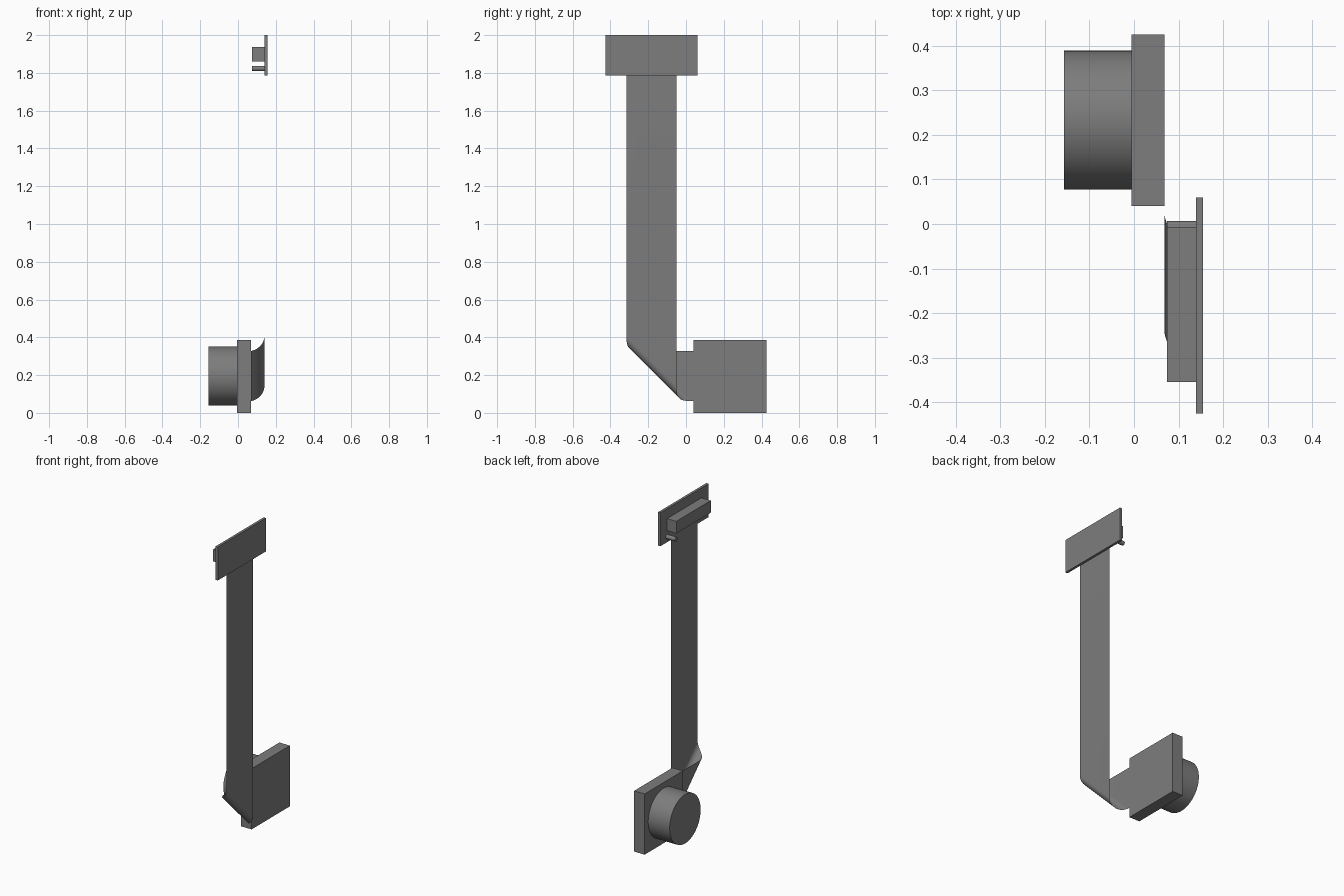
import bpy, bmesh, math

if "Cube" in bpy.data.objects:
    bpy.data.objects.remove(bpy.data.objects["Cube"])

# Dark grey plastic shared by all parts
dark_grey = bpy.data.materials.new("dark_grey")
dark_grey.diffuse_color = (0.205, 0.205, 0.205, 1)
dark_grey.use_nodes = True
dark_grey.node_tree.nodes["Principled BSDF"].inputs["Base Color"].default_value = dark_grey.diffuse_color


def box(name, x, y, z):
    """Box from (min, max) pairs on each axis."""
    bm = bmesh.new()
    bmesh.ops.create_cube(bm, size=1)
    for v in bm.verts:
        v.co = [(lo + hi) / 2 + c * (hi - lo) for c, (lo, hi) in zip(v.co, (x, y, z))]
    return finish(name, bm)


def finish(name, bm):
    mesh = bpy.data.meshes.new(name)
    bm.to_mesh(mesh)
    bm.free()
    mesh.materials.append(dark_grey)
    obj = bpy.data.objects.new(name, mesh)
    bpy.context.collection.objects.link(obj)
    return obj


def smooth(obj):
    bpy.ops.object.select_all(action='DESELECT')
    obj.select_set(True)
    bpy.context.view_layer.objects.active = obj
    bpy.ops.object.shade_smooth_by_angle(angle=math.radians(35))


def x_cylinder(name, radius, x, y, z, sides):
    """Cylinder lying along x between two x values."""
    bpy.ops.mesh.primitive_cylinder_add(
        vertices=sides, radius=radius, depth=x[1] - x[0],
        location=((x[0] + x[1]) / 2, y, z), rotation=(0, math.pi / 2, 0))
    obj = bpy.context.object
    obj.name = name
    obj.data.materials.append(dark_grey)
    smooth(obj)


# Camera body and lens barrel
box("camera_body", (-0.006, 0.068), (0.04, 0.425), (0, 0.387))
x_cylinder("lens_barrel", 0.156, (-0.157, -0.006), 0.233, 0.195, 96)

# Connector board with its socket and locating peg
box("connector_board", (0.139, 0.155), (-0.425, 0.06), (1.787, 2.0))
box("connector_socket", (0.074, 0.139), (-0.355, -0.008), (1.86, 1.937))
x_cylinder("locating_peg", 0.0137, (0.074, 0.139), -0.007, 1.823, 32)

# Flat ribbon cable: runs along -y, rolls over a 45 degree fold, then goes up
WIDTH, ROLL, Y0, Z0, X0 = 0.265, 0.036, 0.03, 0.063, 0.068
k = math.sqrt(0.5)
rows = [((X0, 0.04, Z0), (X0, 0.04, Z0 + WIDTH))]
for i in range(25):
    t = math.pi * i / 24
    along, out = k * ROLL * t, k * ROLL * math.sin(t)
    x = X0 + ROLL * (1 - math.cos(t))
    y, z = Y0 - along - out, Z0 + along - out
    rows.append(((x, y, z), (x, y - WIDTH, z + WIDTH)))
rows.append(((x, y, 1.787), (x, y - WIDTH, 1.787)))

bm = bmesh.new()
pairs = [[bm.verts.new(p) for p in row] for row in rows]
for a, b in zip(pairs, pairs[1:]):
    bm.faces.new((a[0], a[1], b[1], b[0]))
smooth(finish("ribbon_cable", bm))
